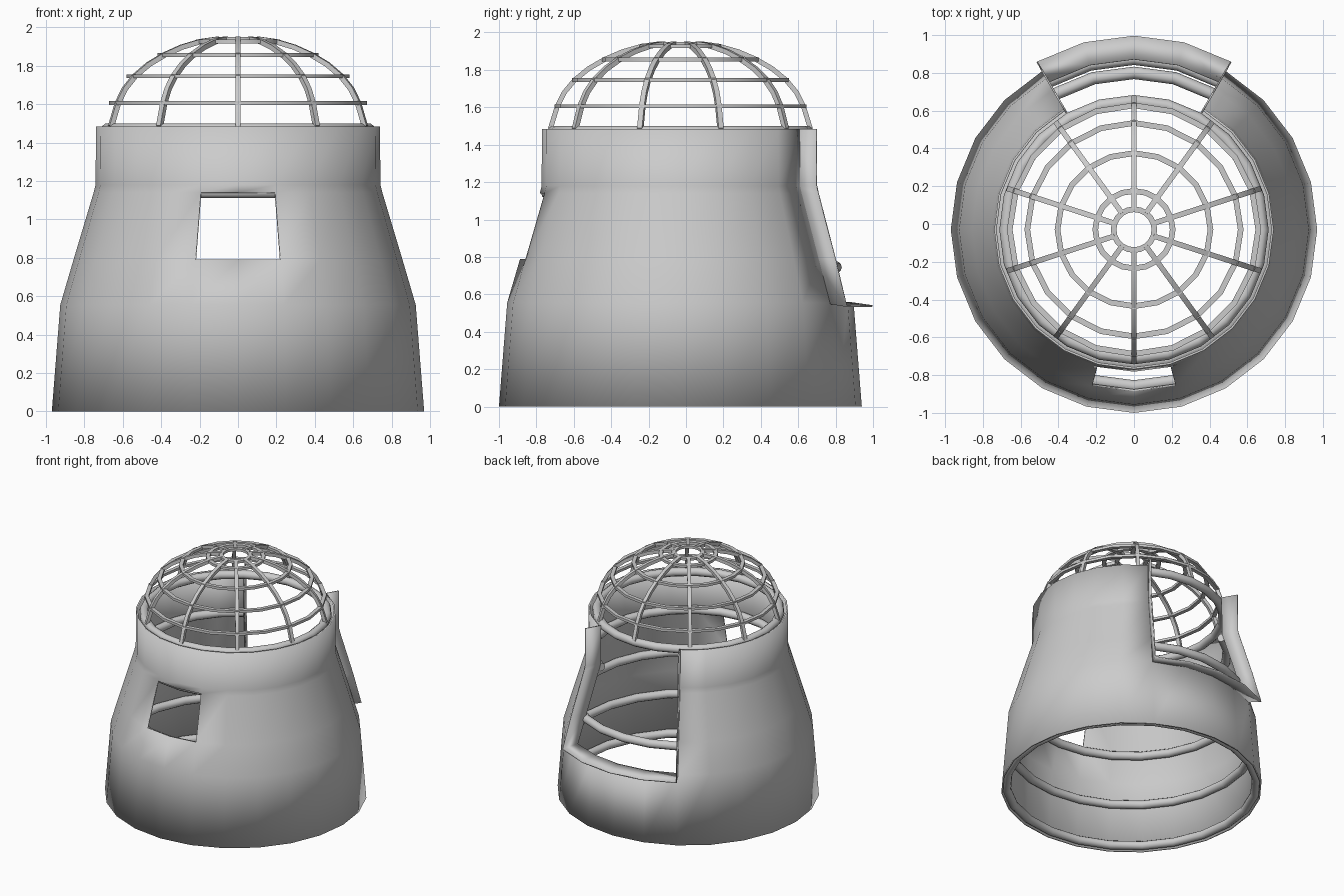
import bpy, bmesh
from math import sin, cos, pi, radians

if "Cube" in bpy.data.objects:
    bpy.data.objects.remove(bpy.data.objects["Cube"])

CY = -0.03          # axis of the round parts
SEG = 24            # sides of the round parts
BACK = 6            # segment index of the rear centre line
FRONT = 18


def pt(r, a, z):
    return (r * cos(a), CY + r * sin(a), z)


def finish(name, bm, angle=30):
    bmesh.ops.recalc_face_normals(bm, faces=bm.faces)
    me = bpy.data.meshes.new(name)
    bm.to_mesh(me)
    bm.free()
    ob = bpy.data.objects.new(name, me)
    bpy.context.collection.objects.link(ob)
    bpy.ops.object.select_all(action='DESELECT')
    ob.select_set(True)
    bpy.context.view_layer.objects.active = ob
    bpy.ops.object.shade_smooth_by_angle(angle=radians(angle))
    return ob


def lathe(name, section, n=SEG, start=0, count=None, angle=50):
    """Sweep a closed (r, z) section round the axis; a count makes an open, capped arc."""
    full = count is None
    steps = n if full else count + 1
    bm = bmesh.new()
    loops = [[bm.verts.new(pt(r, 2 * pi * (start + i) / n, z)) for r, z in section]
             for i in range(steps)]
    m = len(section)
    for i in range(steps if full else count):
        a, b = loops[i], loops[(i + 1) % steps]
        for k in range(m):
            bm.faces.new((a[k], a[(k + 1) % m], b[(k + 1) % m], b[k]))
    if not full:
        bm.faces.new(loops[0])
        bm.faces.new(loops[-1])
    return finish(name, bm, angle)


def circle(r, z, t, n=10):
    return [(r + t * cos(2 * pi * k / n), z + t * sin(2 * pi * k / n)) for k in range(n)]


def rect(r, z, w, h):
    return [(r - w/2, z - h/2), (r + w/2, z - h/2), (r + w/2, z + h/2), (r - w/2, z + h/2)]


# Thin outer shell with a front window and an open back
profile = [(0.97, 0), (0.926, 0.555), (0.857, 0.79), (0.752, 1.14), (0.742, 1.18), (0.74, 1.485)]
bm = bmesh.new()
grid = [[bm.verts.new(pt(r, 2 * pi * i / SEG, z)) for i in range(SEG)] for r, z in profile]
for j in range(len(profile) - 1):
    for i in range(SEG):
        opening = j >= 1 and BACK - 2 <= i < BACK + 2
        window = j == 2 and FRONT - 1 <= i < FRONT + 1
        if not (opening or window):
            k = (i + 1) % SEG
            bm.faces.new((grid[j][i], grid[j][k], grid[j+1][k], grid[j+1][i]))
for v in [v for v in bm.verts if not v.link_faces]:
    bm.verts.remove(v)
shell = finish("outer_shell", bm)
mod = shell.modifiers.new("thickness", 'SOLIDIFY')
mod.thickness = 0.012
mod.offset = -1

# Projecting frame round the rear opening: two jambs and a sill
bm = bmesh.new()
path = [(BACK - 2, r, z) for r, z in reversed(profile[1:])]
path += [(i, *profile[1]) for i in range(BACK - 1, BACK + 2)]
path += [(BACK + 2, r, z) for r, z in profile[1:]]
pairs = []
for i, r, z in path:
    a = 2 * pi * i / SEG
    drop = 0.018 if r == profile[1][0] else 0
    pairs.append((bm.verts.new(pt(r - 0.025, a, z)), bm.verts.new(pt(r + 0.1, a, z - drop))))
for p, q in zip(pairs, pairs[1:]):
    bm.faces.new((p[0], p[1], q[1], q[0]))
frame = finish("rear_opening_frame", bm)
mod = frame.modifiers.new("thickness", 'SOLIDIFY')
mod.thickness = 0.01
mod.offset = 0

# Inner hoops; the one behind the window stops at the rear opening
for name, r, z in (("bottom_hoop", 0.93, 0.035), ("lower_hoop", 0.905, 0.37),
                   ("middle_hoop", 0.83, 0.745), ("dome_base_hoop", 0.68, 1.468)):
    lathe(name, circle(r, z, 0.033))
lathe("upper_hoop", circle(0.712, 1.143, 0.033), start=BACK + 2, count=SEG - 4)

# Dome cage: horizontal rings
dome = [(0.108, 1.94), (0.205, 1.927), (0.405, 1.856), (0.565, 1.746), (0.658, 1.606), (0.695, 1.485)]
for n, (r, z) in enumerate(dome[:-1]):
    lathe(f"dome_ring_{n + 1}", rect(r, z, 0.03, 0.02), n=20, angle=20)

# Dome cage: curved ribs
curve = [dome[0], dome[1], (0.31, 1.897), dome[2], (0.49, 1.807), dome[3], (0.62, 1.68), dome[4], dome[5]]
for n in range(10):
    a = pi / 2 + 2 * pi * n / 10
    bm = bmesh.new()
    loops = []
    for i, (r, z) in enumerate(curve):
        p, q = curve[max(i - 1, 0)], curve[min(i + 1, len(curve) - 1)]
        dr, dz = q[0] - p[0], q[1] - p[1]
        d = (dr * dr + dz * dz) ** 0.5
        loop = []
        for s, t in ((-1, -1), (1, -1), (1, 1), (-1, 1)):
            x, y, zz = pt(r - t * 0.013 * dz / d, a, z + t * 0.013 * dr / d)
            loop.append(bm.verts.new((x - s * 0.014 * sin(a), y + s * 0.014 * cos(a), zz)))
        loops.append(loop)
    for u, v in zip(loops, loops[1:]):
        for k in range(4):
            bm.faces.new((u[k], u[(k + 1) % 4], v[(k + 1) % 4], v[k]))
    bm.faces.new(loops[0])
    bm.faces.new(loops[-1])
    finish(f"dome_rib_{n + 1}", bm)
